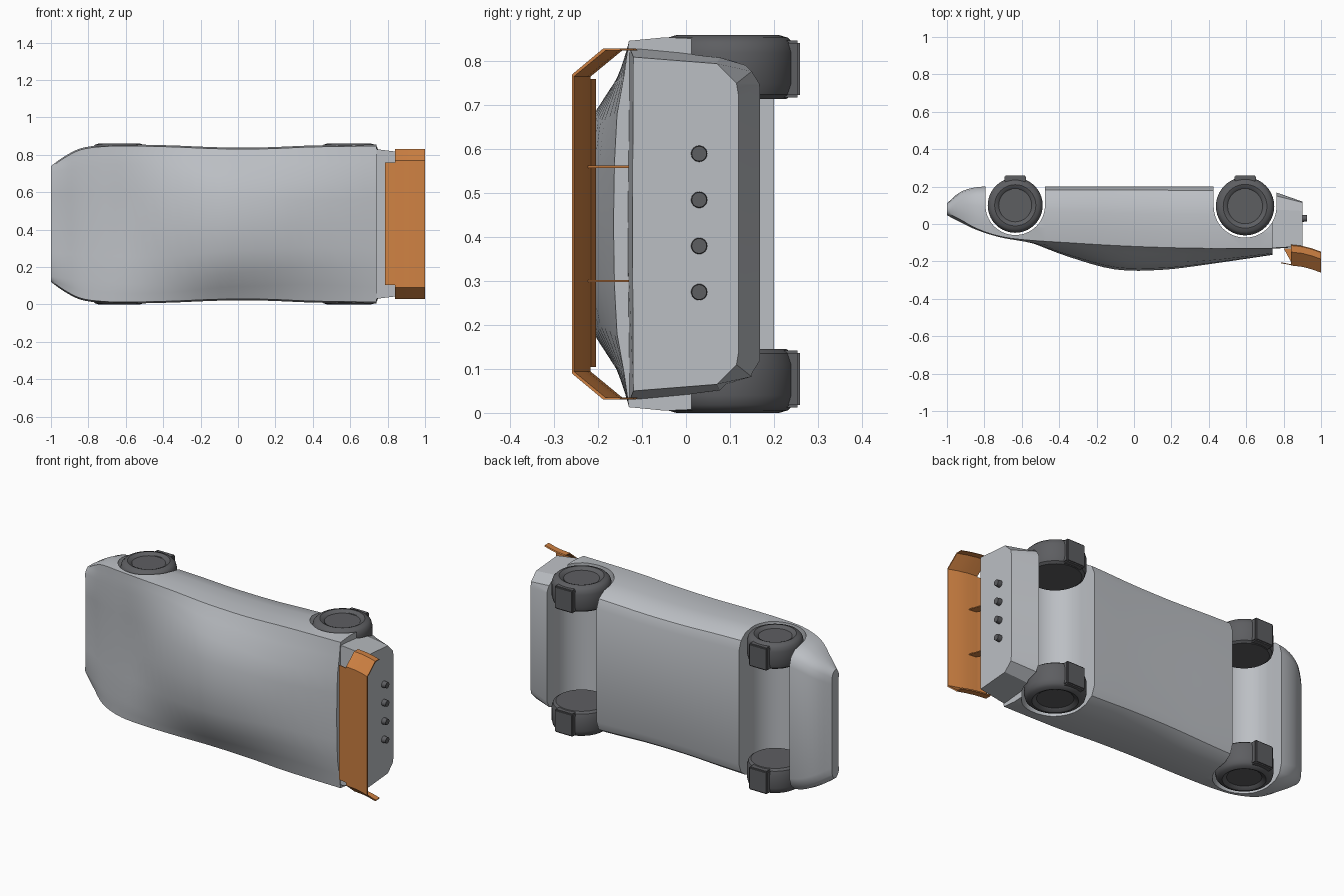
import bpy, bmesh, math
from mathutils import Matrix, Vector

cube = bpy.data.objects.get("Cube")
if cube:
    bpy.data.objects.remove(cube, do_unlink=True)

MID = 0.43  # mirror plane height: the car rests on its side


def material(name, rgb):
    mat = bpy.data.materials.new(name)
    mat.use_nodes = True
    color = (*rgb, 1)
    mat.diffuse_color = color
    mat.node_tree.nodes["Principled BSDF"].inputs["Base Color"].default_value = color
    return mat


paint = material("silver grey paint", (0.5, 0.52, 0.55))
rubber = material("dark grey rubber", (0.11, 0.112, 0.12))
orange = material("orange wing", (0.62, 0.22, 0.055))


def finish(name, bm, mat):
    bmesh.ops.recalc_face_normals(bm, faces=bm.faces)
    mesh = bpy.data.meshes.new(name)
    bm.to_mesh(mesh)
    bm.free()
    obj = bpy.data.objects.new(name, mesh)
    bpy.context.collection.objects.link(obj)
    if mat:
        mesh.materials.append(mat)
    return obj


def activate(obj):
    bpy.ops.object.select_all(action='DESELECT')
    obj.select_set(True)
    bpy.context.view_layer.objects.active = obj


def smooth(obj, angle=32):
    activate(obj)
    bpy.ops.object.shade_smooth_by_angle(angle=math.radians(angle))


def loft(name, rings, mat, capped=True):
    """Skin a list of closed rings of points."""
    bm = bmesh.new()
    loops = [[bm.verts.new(p) for p in ring] for ring in rings]
    for a, b in zip(loops, loops[1:]):
        for i in range(len(a)):
            j = (i + 1) % len(a)
            bm.faces.new((a[i], a[j], b[j], b[i]))
    if capped:
        bm.faces.new(loops[0])
        bm.faces.new(loops[-1])
    return finish(name, bm, mat)


def prism(name, points, offset, mat):
    """Extrude a flat polygon along an offset."""
    return loft(name, [points, [Vector(p) + Vector(offset) for p in points]], mat)


def mirrored(half, x):
    """Half section of (half width, y), ending on the centre line."""
    left = [(x, y, MID + w) for w, y in half]
    right = [(x, y, MID - w) for w, y in reversed(half[:-1])]
    return left + right


def mix(a, b, t):
    return a + (b - a) * t


def body_ring(x, floor, top, shoulder, width, roof_width, roof_edge):
    half = [(width * 0.77, floor),
            (width * 0.89, mix(floor, shoulder, 0.06)),
            (width * 0.96, mix(floor, shoulder, 0.2)),
            (width * 0.99, mix(floor, shoulder, 0.45)),
            (width, mix(floor, shoulder, 0.75)),
            (width - 0.008, shoulder),
            (mix(width, roof_width, 0.5), mix(shoulder, roof_edge, 0.42)),
            (roof_width, roof_edge),
            (roof_width * 0.55, mix(roof_edge, top, 0.75)),
            (0, top)]
    return mirrored(half, x)


def spline(keys, steps):
    """Smooth the station values lengthwise."""
    out = []
    for i in range(len(keys) - 1):
        a, b = keys[max(i - 1, 0)], keys[i]
        c, d = keys[i + 1], keys[min(i + 2, len(keys) - 1)]
        for s in range(steps):
            t = s / steps
            out.append([q + t / 2 * (r - p + t * (2 * p - 5 * q + 4 * r - e
                        + t * (3 * (q - r) + e - p))) for p, q, r, e in zip(a, b, c, d)])
    return out + [keys[-1]]


# Main shell: x, floor, top, shoulder, half width, roof half width, roof edge
stations = [
    (-1, .11, .05, .06, .31, .28, .047),
    (-.93, .17, .02, .025, .36, .29, .01),
    (-.84, .197, -.025, -.025, .405, .3, -.032),
    (-.72, .2, -.065, -.065, .422, .31, -.07),
    (-.58, .2, -.09, -.085, .425, .32, -.095),
    (-.35, .2, -.175, -.1, .42, .31, -.135),
    (-.1, .2, -.243, -.115, .41, .27, -.195),
    (.15, .2, -.245, -.125, .41, .25, -.205),
    (.4, .2, -.215, -.13, .42, .23, -.195),
    (.74, .2, -.165, -.13, .425, .25, -.157)]
shell = loft("body_shell", [body_ring(*s) for s in spline(stations, 4)], paint)

# Tail block with chamfered lower corners
front_half = [(.32, .19), (.36, .165), (.385, .08), (.405, -.13), (0, -.135)]
back_half = [(.29, .12), (.32, .115), (.365, .07), (.38, -.12), (0, -.122)]
tail = loft("tail_block", [mirrored(front_half, .7), mirrored(back_half, .9)], paint)

# Wheel wells cut right across the floor
axles = {"front": (-.635, .1, .147), "rear": (.594, .095, .156)}
for end, (cx, cy, r) in axles.items():
    well = r + 0.012
    arch = [(cx + well * math.cos(a), cy - well * math.sin(a), -.1)
            for a in (math.pi * i / 32 for i in range(33))]
    arch += [(cx - well, .4, -.1), (cx + well, .4, -.1)]
    cutter = prism(end + "_well_cutter", arch, (0, 0, 1.1), None)
    cutter.hide_render = True
    for part in (shell, tail):
        cut = part.modifiers.new("well", 'BOOLEAN')
        cut.operation, cut.solver, cut.object = 'DIFFERENCE', 'EXACT', cutter
        activate(part)
        bpy.ops.object.modifier_apply(modifier=cut.name)
    bpy.data.objects.remove(cutter, do_unlink=True)
smooth(shell, 35)
smooth(tail, 25)

# Wheels: lathed tyre with a dished hub, plus a tread block under each
tyre = [(.02, .014), (.6, .014), (.66, .006), (.75, 0), (.88, .006), (.96, .018),
        (1, .04), (1, .11), (.95, .135), (.86, .145), (.02, .145)]
for end, (cx, cy, r) in axles.items():
    for side, sign, base in (("right", 1, 0), ("left", -1, 2 * MID)):
        rings = [[(cx + r * k * math.cos(a), cy + r * k * math.sin(a), base + sign * h)
                  for a in (math.tau * i / 40 for i in range(40))] for k, h in tyre]
        smooth(loft(f"{end}_{side}_wheel", rings, rubber))
        bm = bmesh.new()
        bmesh.ops.create_cube(bm, size=1)
        bmesh.ops.scale(bm, vec=(.116, .08, .13), verts=bm.verts)
        bmesh.ops.bevel(bm, geom=bm.edges[:], offset=.006, segments=2, affect='EDGES')
        bmesh.ops.translate(bm, vec=(cx, .22, base + sign * .077), verts=bm.verts)
        smooth(finish(f"{end}_{side}_tread_block", bm, rubber))

# Row of four exhaust tips
for i in range(4):
    bm = bmesh.new()
    bmesh.ops.create_cone(bm, cap_ends=True, segments=24, radius1=.02, radius2=.017, depth=.05)
    turn = Matrix.Rotation(math.pi / 2, 4, 'Y')
    bmesh.ops.transform(bm, matrix=turn, verts=bm.verts)
    bmesh.ops.translate(bm, vec=(.9, .03, .275 + .105 * i), verts=bm.verts)
    smooth(finish(f"exhaust_{i + 1}", bm, rubber))

# Rear wing: bent sheet with drooped ends, curving upward toward the back
outer = [(.4, .115), (.4, .15), (.34, .222)]
line = [(w, -y) for w, y in outer] + [(-w, -y) for w, y in reversed(outer)]
inner = [(w * .988, y + .005) for w, y in reversed(line)]
rings = []
for x, rise in ((.84, 0), (.9, .007), (.95, .02), (1, .038)):
    rings.append([(x, y - rise, MID + w) for w, y in line + inner])
smooth(loft("rear_wing", rings, orange), 25)

# Small leading blade and the two wing struts
blade = [(.787, -.205, .105), (.84, -.215, .105), (.84, -.22, .105), (.787, -.21, .105)]
prism("wing_front_blade", blade, (0, 0, .655), orange)
for side, z in (("right", .298), ("left", .558)):
    strut = [(.8, -.13, z), (.86, -.13, z), (.89, -.225, z), (.85, -.222, z)]
    prism(side + "_wing_strut", strut, (0, 0, .005), orange)
